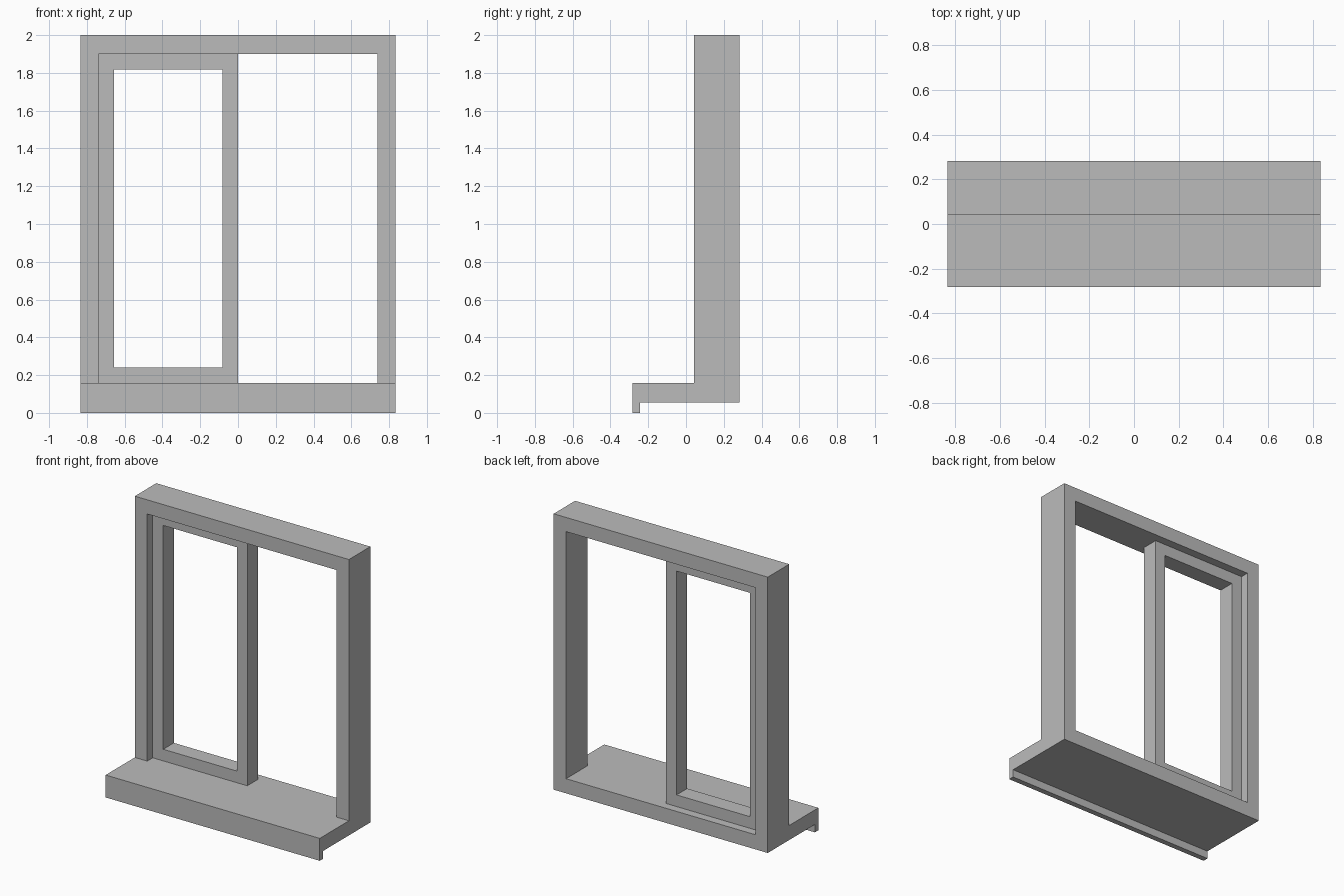
import bpy
import bmesh

old = bpy.data.objects.get("Cube")
if old:
    bpy.data.objects.remove(old, do_unlink=True)

grey = bpy.data.materials.new("neutral grey")
grey.use_nodes = True
colour = (0.5, 0.5, 0.5, 1)
grey.diffuse_color = colour
grey.node_tree.nodes["Principled BSDF"].inputs["Base Color"].default_value = colour


def prism(name, outline, axis, start, end):
    """Extrude a flat outline along x (outline in y, z) or y (outline in x, z)."""
    bm = bmesh.new()
    if axis == "x":
        verts = [bm.verts.new((start, a, b)) for a, b in outline]
        move = (end - start, 0, 0)
    else:
        verts = [bm.verts.new((a, start, b)) for a, b in outline]
        move = (0, end - start, 0)
    face = bm.faces.new(verts)
    top = bmesh.ops.extrude_face_region(bm, geom=[face])["geom"]
    bmesh.ops.translate(bm, vec=move, verts=[v for v in top if isinstance(v, bmesh.types.BMVert)])
    bmesh.ops.recalc_face_normals(bm, faces=bm.faces)
    mesh = bpy.data.meshes.new(name)
    bm.to_mesh(mesh)
    bm.free()
    mesh.materials.append(grey)
    obj = bpy.data.objects.new(name, mesh)
    bpy.context.collection.objects.link(obj)
    return obj


def rect(x0, x1, z0, z1):
    return [(x0, z0), (x1, z0), (x1, z1), (x0, z1)]


def cut(obj, outline, start, end):
    """Cut a rectangular opening through the part from front to back."""
    cutter = prism(obj.name + "_cutter", outline, "y", start, end)
    cutter.hide_render = True
    cutter.hide_viewport = True
    cutter.display_type = "WIRE"
    mod = obj.modifiers.new("opening", "BOOLEAN")
    mod.object = cutter
    mod.operation = "DIFFERENCE"
    mod.solver = "EXACT"
    # Bake the opening and drop the helper
    bpy.context.view_layer.update()
    graph = bpy.context.evaluated_depsgraph_get()
    baked = bpy.data.meshes.new_from_object(obj.evaluated_get(graph))
    obj.modifiers.clear()
    obj.data = baked
    bpy.data.objects.remove(cutter, do_unlink=True)


half_width, inner = 0.835, 0.738
back, wall, lip, nose = 0.282, 0.043, -0.243, -0.282
under, sill, head, top = 0.055, 0.158, 1.9, 2.0

# Outer frame with projecting sill and drip lip, as one side profile
profile = [(nose, 0), (lip, 0), (lip, under), (back, under),
           (back, top), (wall, top), (wall, sill), (nose, sill)]
frame = prism("window_frame_with_sill", profile, "x", -half_width, half_width)
cut(frame, rect(-inner, inner, sill, head), wall - 0.1, back + 0.1)

# Sash in the right half, centred in the frame depth
sash = prism("window_sash", rect(-inner, 0, sill, head), "y", 0.104, 0.222)
rail = 0.082
cut(sash, rect(-inner + rail, -rail, sill + rail, head - rail), 0, 0.4)
